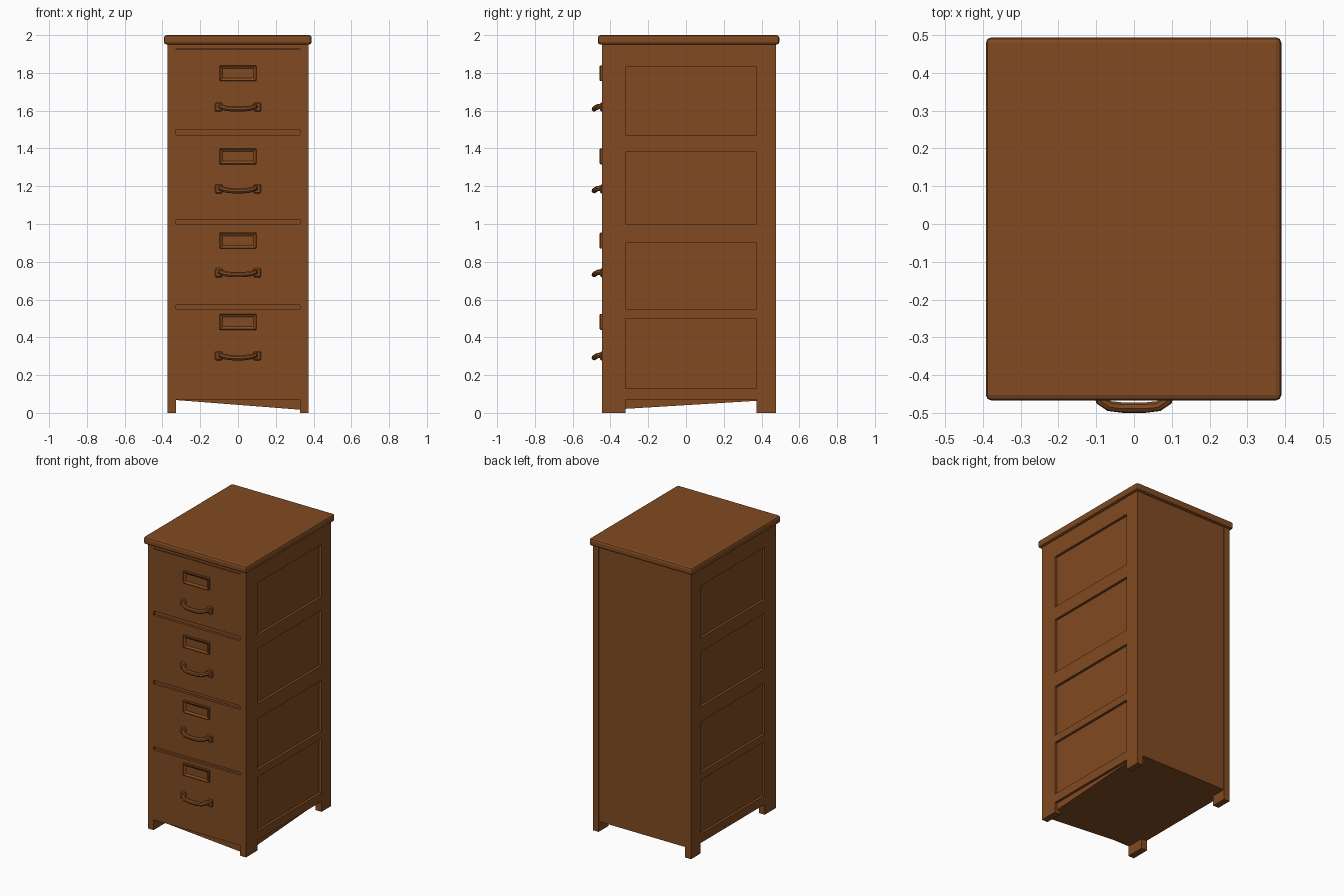
import bpy
import bmesh
from mathutils import Vector

cube = bpy.data.objects.get("Cube")
if cube:
    bpy.data.objects.remove(cube, do_unlink=True)

wood = bpy.data.materials.new("brown wood")
wood.use_nodes = True
BROWN = (0.22, 0.07, 0.016, 1)
wood.diffuse_color = BROWN
wood.node_tree.nodes["Principled BSDF"].inputs["Base Color"].default_value = BROWN


def add_object(name, bm):
    mesh = bpy.data.meshes.new(name)
    bm.to_mesh(mesh)
    bm.free()
    mesh.materials.append(wood)
    obj = bpy.data.objects.new(name, mesh)
    bpy.context.collection.objects.link(obj)
    return obj


def box(name, x, y, z, bevel=0, segments=1):
    """Box from (min, max) ranges on each axis."""
    bm = bmesh.new()
    bmesh.ops.create_cube(bm, size=1)
    for v in bm.verts:
        v.co = Vector([r[0] if c < 0 else r[1] for c, r in zip(v.co, (x, y, z))])
    if bevel:
        bmesh.ops.bevel(bm, geom=bm.edges[:], offset=bevel, segments=segments,
                        profile=0.5, affect='EDGES')
    return add_object(name, bm)


def mirrored(x, side):
    return tuple(sorted((x[0] * side, x[1] * side)))


HALF, INNER = 0.372, 0.328
FRONT, BACK = -0.445, 0.477
BOTTOM, UNDER_TOP = 0.07, 1.957

# Carcass: its sides form the sunken panels, one lower corner sags
carcass = box("carcass", (-0.354, 0.354), (-0.427, 0.474), (BOTTOM, UNDER_TOP))
for v in carcass.data.vertices:
    if v.co.x > 0 and v.co.y < 0 and v.co.z < 1:
        v.co.z = 0.015

# Top slab with rounded rim
box("top_slab", (-0.392, 0.39), (-0.467, 0.494), (1.95, 2.0), 0.014, 2)

# Corner posts running down into feet, and side rails around four panels
side_rails = [(BOTTOM, 0.13), (0.5, 0.55), (0.9, 1.0), (1.38, 1.47), (1.83, UNDER_TOP)]
for side, label in ((1, "left"), (-1, "right")):
    post_x = mirrored((INNER, HALF), side)
    box(f"front_post_{label}", post_x, (FRONT, -0.32), (0, UNDER_TOP))
    box(f"back_post_{label}", post_x, (0.372, BACK), (0, UNDER_TOP))
    for i, z in enumerate(side_rails):
        box(f"side_rail_{label}_{i + 1}", mirrored((0.34, HALF - 0.001), side),
            (-0.32, 0.372), z)

# Front top rail
box("front_top_rail", (-INNER, INNER), (FRONT, -0.42), (1.93, UNDER_TOP))


def label_holder(name, z):
    """Thin card frame with a sunken window."""
    obj = box(name, (-0.098, 0.098), (FRONT - 0.012, FRONT + 0.01), (z - 0.042, z + 0.042), 0.004)
    bm = bmesh.new()
    bm.from_mesh(obj.data)
    bm.faces.ensure_lookup_table()
    face = min(bm.faces, key=lambda f: f.calc_center_median().y)
    bmesh.ops.inset_region(bm, faces=[face], thickness=0.018)
    bmesh.ops.translate(bm, verts=face.verts[:], vec=(0, 0.009, 0))
    bm.to_mesh(obj.data)
    bm.free()


def pull(name, z):
    """Bowed bar pull on two end plates."""
    curve = bpy.data.curves.new(name, 'CURVE')
    curve.dimensions = '3D'
    curve.bevel_depth = 0.014
    curve.bevel_resolution = 2
    curve.use_fill_caps = True
    half = [(0.095, 0.005, 0.008), (0.088, -0.022, 0.006), (0.065, -0.037, -0.002),
            (0.03, -0.041, -0.006)]
    path = [(-x, y, h) for x, y, h in half] + half[::-1]
    spline = curve.splines.new('POLY')
    spline.points.add(len(path) - 1)
    for p, (x, y, h) in zip(spline.points, path):
        p.co = (x, FRONT + y, z + h, 1)
    temp = bpy.data.objects.new(name + "_path", curve)
    bpy.context.collection.objects.link(temp)
    graph = bpy.context.evaluated_depsgraph_get()
    mesh = bpy.data.meshes.new_from_object(temp.evaluated_get(graph))
    bpy.data.objects.remove(temp, do_unlink=True)
    mesh.materials.clear()
    mesh.materials.append(wood)
    obj = bpy.data.objects.new(name, mesh)
    bpy.context.collection.objects.link(obj)
    bpy.ops.object.select_all(action='DESELECT')
    obj.select_set(True)
    bpy.context.view_layer.objects.active = obj
    bpy.ops.object.shade_smooth_by_angle()
    for side, label in ((1, "left"), (-1, "right")):
        box(f"{name}_plate_{label}", mirrored((0.082, 0.122), side),
            (FRONT - 0.009, FRONT + 0.01), (z - 0.02, z + 0.028), 0.006)


# Four drawers: front panel, card frame and pull, bottom to top
drawers = [((BOTTOM, 0.55), 0.482, 0.298), ((0.57, 1.0), 0.912, 0.738),
           ((1.025, 1.47), 1.358, 1.182), ((1.5, 1.925), 1.798, 1.615)]
for i, (z, card_z, pull_z) in enumerate(drawers):
    box(f"drawer_front_{i + 1}", (-INNER, INNER), (FRONT + 0.001, -0.42), z)
    label_holder(f"label_holder_{i + 1}", card_z)
    pull(f"drawer_pull_{i + 1}", pull_z)
